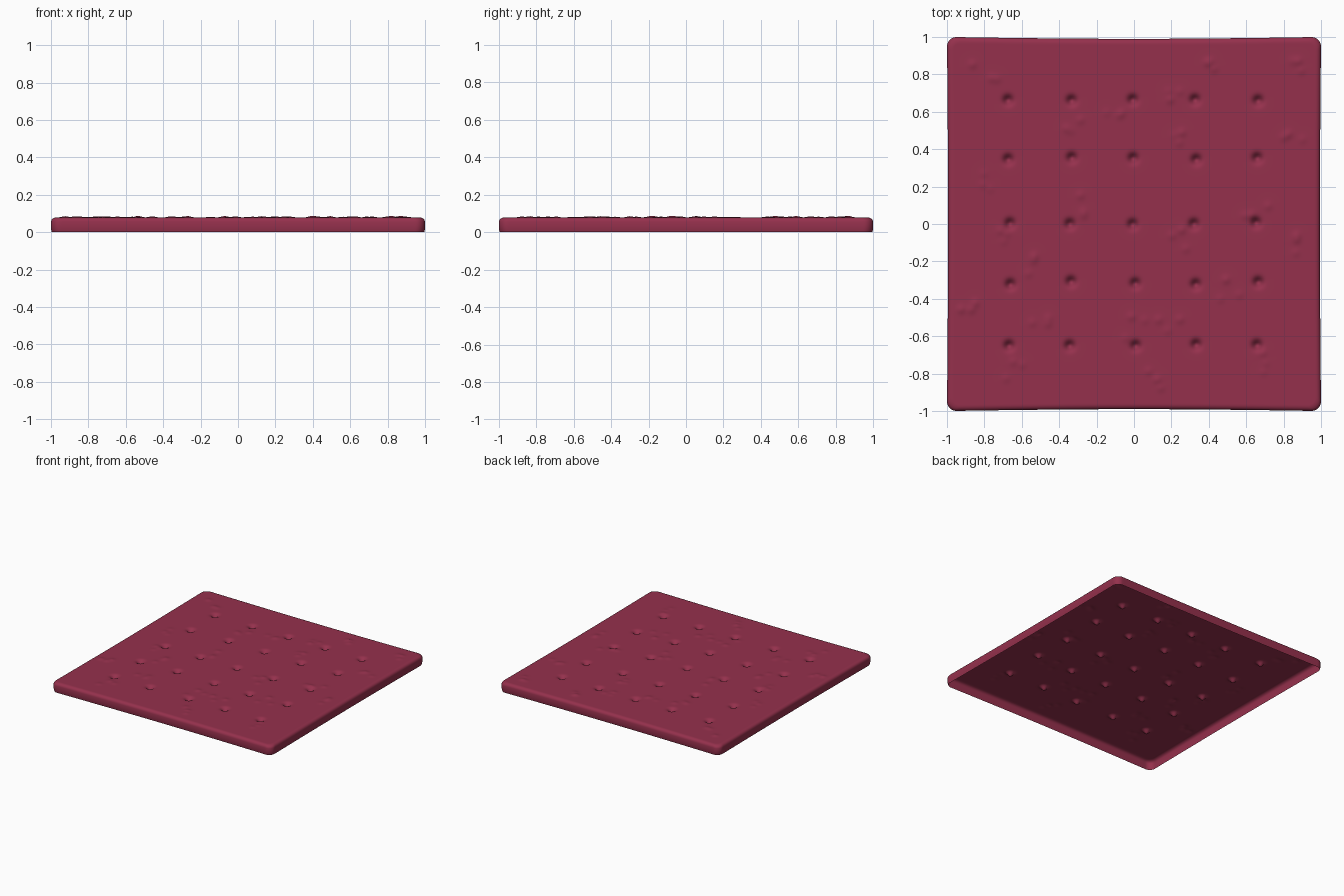
import bpy, bmesh, math, random
from mathutils import Vector

if "Cube" in bpy.data.objects:
    bpy.data.objects.remove(bpy.data.objects["Cube"], do_unlink=True)

random.seed(7)
SIZE = 0.975       # half width of the flat top
CORNER = 0.05      # plan corner radius
TOP = 0.079

# Padded fabric colour
fabric = bpy.data.materials.new("crimson fabric")
fabric.use_nodes = True
colour = (0.30, 0.03, 0.073, 1)
fabric.diffuse_color = colour
fabric.node_tree.nodes["Principled BSDF"].inputs["Base Color"].default_value = colour

# Tufting dimples on a loose five by five layout
dimples = [Vector((x + random.uniform(-.01, .01), y + random.uniform(-.01, .01)))
           for x in (-.665, -.335, 0, .33, .66)
           for y in (-.645, -.315, .005, .345, .665)]

# Soft lumps gathered in clusters
clusters = [(-.8, .83), (.4, .82), (.85, .85), (-.1, .65), (.2, .66), (.84, .5),
            (-.35, .53), (.2, .45), (-.75, .25), (-.22, .1), (.65, .1),
            (-.65, -.1), (.25, -.1), (.83, -.13), (-.5, -.2), (.5, -.36),
            (-.87, -.48), (-.5, -.57), (0, -.56), (.2, -.58), (-.65, -.8),
            (.13, -.85), (.7, -.75)]
lumps = [(Vector((x + random.uniform(-.07, .07), y + random.uniform(-.07, .07))),
          random.uniform(.003, .007))
         for x, y in clusters for _ in range(3)]


def round_corner(x, y):
    """Turn the square plan into one with rounded corners."""
    inner = SIZE - CORNER
    p, q = (abs(x) - inner) / CORNER, (abs(y) - inner) / CORNER
    if p > 0 and q > 0:
        px, qy = p * math.sqrt(1 - q * q / 2), q * math.sqrt(1 - p * p / 2)
        x = math.copysign(inner + px * CORNER, x)
        y = math.copysign(inner + qy * CORNER, y)
    return x, y


def surface_height(x, y):
    """Flat top with pressed dimples and gentle lumps."""
    here, z = Vector((x, y)), TOP
    for centre in dimples:
        d = (here - centre).length
        if d < .12:
            z -= .034 * math.exp(-(d / .024) ** 2)
    for centre, height in lumps:
        d = (here - centre).length
        if d < .08:
            z += height * math.exp(-(d / .022) ** 2)
    return min(z, .087)


# Top sheet
bm = bmesh.new()
bmesh.ops.create_grid(bm, x_segments=200, y_segments=200, size=SIZE)
for v in bm.verts:
    x, y = round_corner(v.co.x, v.co.y)
    v.co = (x, y, surface_height(x, y))

# Rolled edge and open skirt, extruded outward then down
rolled = [(.008, .077), (.016, .073), (.022, .066), (.025, .056),
          (.025, .03), (.024, .012), (.021, 0)]
edge = [e for e in bm.edges if e.is_boundary]
base = 0
for out, z in rolled:
    new = bmesh.ops.extrude_edge_only(bm, edges=edge)["geom"]
    scale = (SIZE + out) / (SIZE + base)
    for v in (g for g in new if isinstance(g, bmesh.types.BMVert)):
        v.co = (v.co.x * scale, v.co.y * scale, z)
    edge = [g for g in new if isinstance(g, bmesh.types.BMEdge)]
    base = out

# Sides bow in slightly between the corners
for v in bm.verts:
    x, y = v.co.x, v.co.y
    v.co.x -= .006 * x ** 3 * math.cos(y * math.pi / 2)
    v.co.y -= .01 * y ** 3 * math.cos(x * math.pi / 2)
bmesh.ops.recalc_face_normals(bm, faces=bm.faces)

mesh = bpy.data.meshes.new("quilted_pad")
bm.to_mesh(mesh)
bm.free()
mesh.materials.append(fabric)
mesh.shade_smooth()
pad = bpy.data.objects.new("quilted_pad", mesh)
bpy.context.collection.objects.link(pad)
